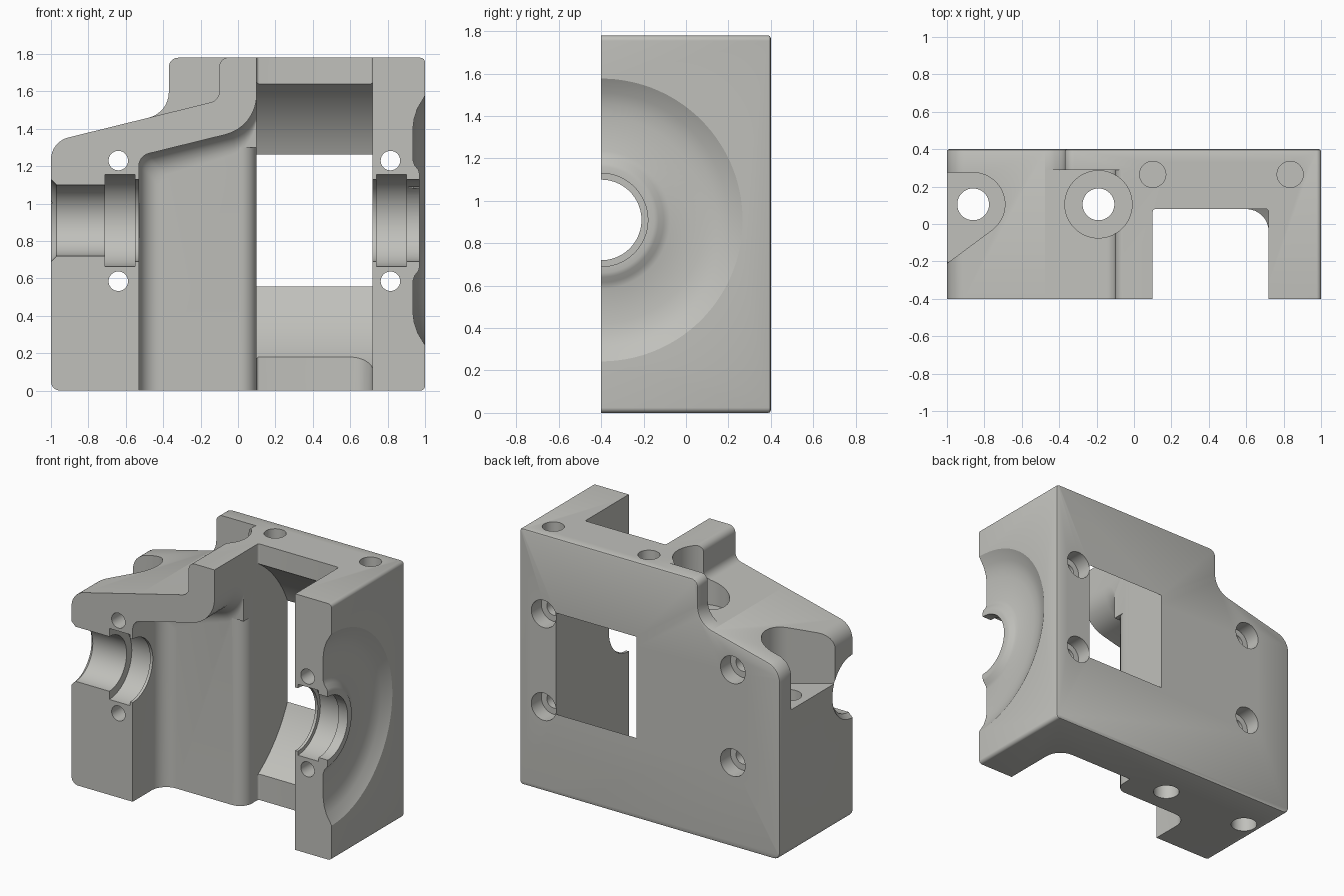
import bpy, bmesh, math
from mathutils import Vector

if "Cube" in bpy.data.objects:
    bpy.data.objects.remove(bpy.data.objects["Cube"])

AX_Y, AX_Z = -0.4, 0.91          # shaft axis runs along x


def slope(x):
    return 1.36 + 0.247 * (x + 0.88)


def rounded(pts):
    """Polygon from (u, v, corner radius) entries."""
    out, n = [], len(pts)
    for i, (u, v, r) in enumerate(pts):
        p = Vector((u, v))
        if r == 0:
            out.append(p)
            continue
        a = (Vector(pts[i - 1][:2]) - p).normalized()
        b = (Vector(pts[(i + 1) % n][:2]) - p).normalized()
        half = a.angle(b) / 2
        c = p + (a + b).normalized() * (r / math.sin(half))
        s = p + a * (r / math.tan(half)) - c
        e = p + b * (r / math.tan(half)) - c
        turn = math.atan2(s.x * e.y - s.y * e.x, s.dot(e))
        for k in range(9):
            t = turn * k / 8
            out.append(c + Vector((s.x * math.cos(t) - s.y * math.sin(t),
                                   s.x * math.sin(t) + s.y * math.cos(t))))
    return out


def loft(name, rings, bevel_back=0):
    """Solid through matching rings of 3D points, capped at both ends."""
    bm = bmesh.new()
    vs = [[bm.verts.new(p) for p in ring] for ring in rings]
    n = len(vs[0])
    for r0, r1 in zip(vs, vs[1:]):
        for i in range(n):
            j = (i + 1) % n
            bm.faces.new((r0[i], r0[j], r1[j], r1[i]))
    bm.faces.new(vs[0])
    back = bm.faces.new(vs[-1])
    bmesh.ops.recalc_face_normals(bm, faces=bm.faces[:])
    if bevel_back:
        bmesh.ops.bevel(bm, geom=back.edges[:], offset=bevel_back, segments=2,
                        profile=0.5, affect='EDGES')
    me = bpy.data.meshes.new(name)
    bm.to_mesh(me)
    bm.free()
    ob = bpy.data.objects.new(name, me)
    bpy.context.collection.objects.link(ob)
    return ob


def prism_y(name, poly, y0, y1, bevel=0):
    return loft(name, [[(p[0], y, p[1]) for p in poly] for y in (y0, y1)], bevel)


def prism_z(name, poly, z0, z1):
    return loft(name, [[(p[0], p[1], z) for p in poly] for z in (z0, z1)])


def circle(u, v, r, n=48):
    return [(u + r * math.cos(2 * math.pi * (i + 0.5) / n),
             v + r * math.sin(2 * math.pi * (i + 0.5) / n)) for i in range(n)]


def turned(name, profile, n=96):
    """Revolve (x, radius) stations around the shaft axis."""
    return loft(name, [[(x, y, z) for y, z in circle(AX_Y, AX_Z, r, n)]
                       for x, r in profile])


# Main block with the stepped, sloped outline
body = prism_y("bearing_housing_half", rounded([
    (-1, 0, 0.05), (1, 0, 0.025), (1, 1.78, 0.025), (-0.37, 1.78, 0.05),
    (-0.37, slope(-0.37), 0.14), (-1, slope(-1), 0.12)]), -0.4, 0.4, 0.012)


def cut(ob):
    ob.hide_render = True
    m = body.modifiers.new("cut", 'BOOLEAN')
    m.operation, m.solver, m.object = 'DIFFERENCE', 'EXACT', ob
    bpy.context.view_layer.objects.active = body
    bpy.ops.object.modifier_apply(modifier=m.name)
    bpy.data.objects.remove(ob)


# Step in front of the thin back slab
cut(prism_y("step_cutter", rounded([
    (-0.6, 1.9, 0), (-0.6, 1.47, 0), (-0.49, slope(-0.49), 0),
    (-0.1, slope(-0.1), 0.06), (-0.1, 1.781, 0.05), (0, 1.781, 0), (0, 1.9, 0)]),
    -0.5, 0.29))

# Front cavity with filleted roof and left wall
roof = rounded([(-0.53, -0.1, 0), (-0.53, 1.255, 0.07), (0.1, 1.41, 0.22),
                (0.1, 1.7, 0), (0.1, -0.1, 0)])
roof = [p for p in roof if p.y < 1.69]


def cavity_ring(y, d):
    ring = []
    for p in roof:
        left = max(0, 1 - (p.x + 0.53) / 0.63)
        ring.append((p.x + d * left, y, p.y - (d if p.y > 0 else 0)))
    return ring


rings = [cavity_ring(-0.5, 0)]
for k in range(9):
    t = math.pi / 2 * k / 8
    rings.append(cavity_ring(-0.19 + 0.11 * math.sin(t), 0.11 * (1 - math.cos(t))))
cut(loft("cavity_cutter", rings))

# Wheel clearance, breaking through the back as a window
cut(turned("wheel_cutter", [(0.1, 0.874), (0.72, 0.874)], 160))
cut(prism_z("upper_slot_cutter",
            rounded([(0.1, -0.5, 0), (0.72, -0.5, 0), (0.72, 0.08, 0.015), (0.1, 0.08, 0.015)]),
            0.4, 1.9))
cut(prism_z("lower_slot_cutter",
            rounded([(0.1, -0.5, 0), (0.72, -0.5, 0), (0.72, 0.08, 0.12), (0.1, 0.08, 0.015)]),
            -0.1, 0.4))

# Rounded corner between cavity and wheel clearance
corner = [(0.1 - 0.09 + 0.09 * math.sin(a), -0.08 + 0.09 - 0.09 * math.cos(a))
          for a in [math.pi / 2 * k / 8 for k in range(9)]]
cut(prism_z("corner_cutter", corner + [(0.12, 0.01), (0.12, -0.1), (0.01, -0.1)], -0.1, 1.3))

# Stepped bearing seats and the dished right face
cut(turned("left_bore", [(-1.1, 0.22), (-1, 0.22), (-0.97, 0.19), (-0.71, 0.19),
                         (-0.71, 0.247), (-0.55, 0.247), (-0.55, 0.22), (-0.5, 0.22)]))
cut(turned("dish", [(0.97, 0.1), (0.97, 0.25), (0.965, 0.27), (0.945, 0.295), (0.935, 0.325),
                    (0.935, 0.49), (0.942, 0.545), (0.96, 0.6), (1.0, 0.667), (1.1, 0.8)]))
cut(turned("right_bore", [(0.6, 0.22), (0.74, 0.22), (0.74, 0.247), (0.9, 0.247),
                          (0.9, 0.22), (1.1, 0.22)]))

# Clamp bolt holes with counterbores at the back
for x in (-0.64, 0.815):
    for z in (0.585, 1.23):
        cut(prism_y("bolt_hole", circle(x, z, 0.052), -0.5, 0.35))
        cut(prism_y("counterbore", circle(x, z, 0.095), 0.29, 0.5))

# Screw pockets and through holes from above
cut(prism_z("round_pocket", circle(-0.19, 0.105, 0.18), 1.37, 1.9))
arc = [(-0.86 + 0.17 * math.cos(a), 0.105 + 0.17 * math.sin(a))
       for a in [math.radians(-53 + 143 * k / 20) for k in range(21)]]
cut(prism_z("side_pocket", arc + [(-1.1, 0.275), (-1.1, -0.285)], 1.0, 1.9))
for x in (-0.86, -0.19):
    cut(prism_z("through_hole", circle(x, 0.105, 0.085), -0.1, 1.9))

# Blind holes in the top face
for x in (0.1, 0.835):
    cut(prism_z("blind_hole", circle(x, 0.265, 0.07), 1.58, 1.9))

# Plain grey finish
grey = bpy.data.materials.new("light_grey")
grey.diffuse_color = (0.53, 0.53, 0.5, 1)
grey.use_nodes = True
grey.node_tree.nodes["Principled BSDF"].inputs["Base Color"].default_value = grey.diffuse_color
body.data.materials.clear()
body.data.materials.append(grey)
for p in body.data.polygons:
    p.material_index = 0
bpy.context.view_layer.objects.active = body
body.select_set(True)
bpy.ops.object.shade_smooth_by_angle(angle=math.radians(30))
